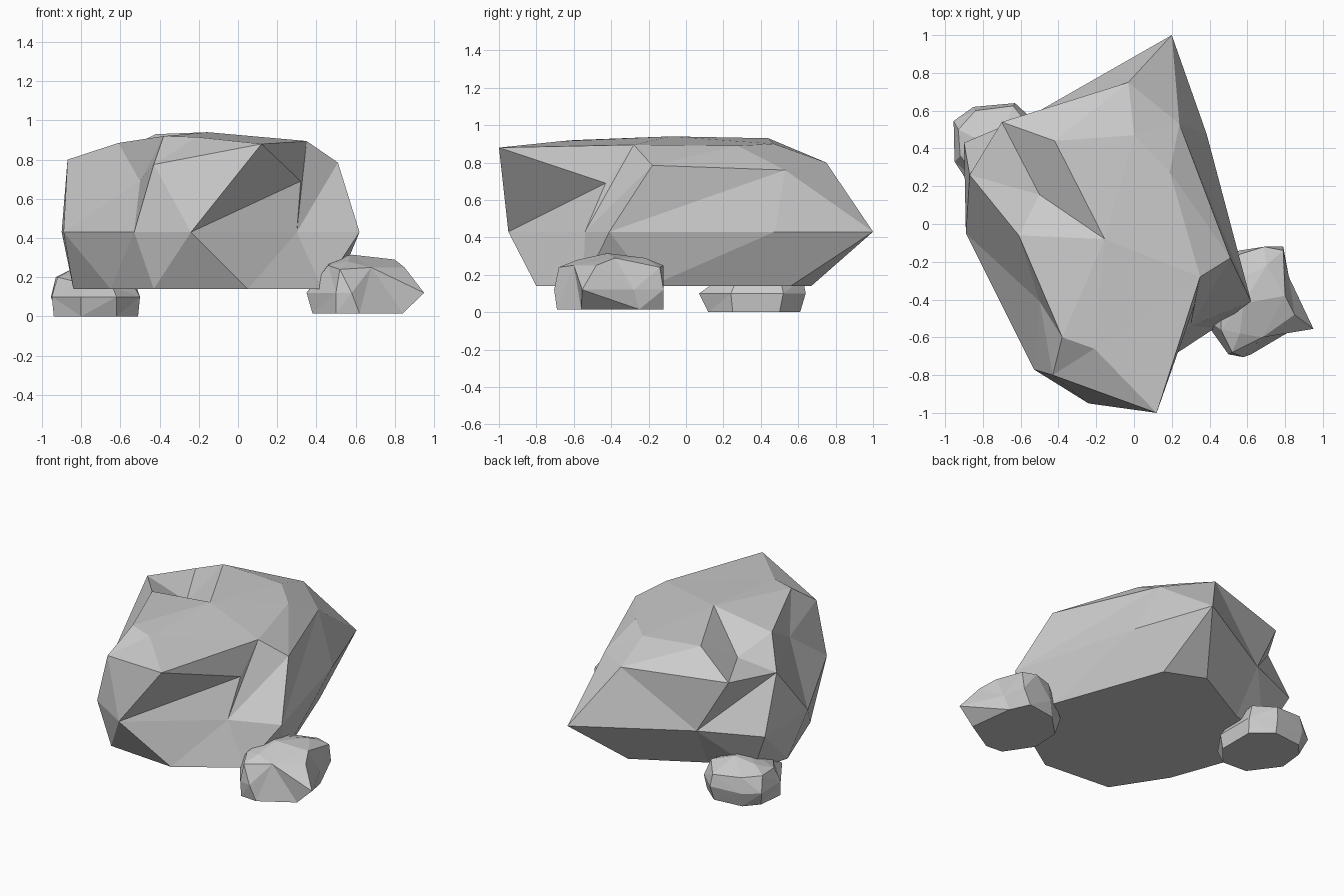
import bpy, bmesh
from mathutils import Vector


def rock(name, centre, base_z, base, belt_z, belt, crown, creases=()):
    """Chiselled rock: flat base outline, widest belt and free crown corners.
    The corners are skinned on a sphere around the centre, then put back in place.
    Each crease turns the shared edge of two facets to join the given corners."""
    corners = [Vector((x, y, base_z)) for x, y in base]
    corners += [Vector((x, y, belt_z)) for x, y in belt]
    corners += [Vector(p) for p in crown]
    c = Vector(centre)
    bm = bmesh.new()
    verts = [bm.verts.new((p - c).normalized()) for p in corners]
    bmesh.ops.convex_hull(bm, input=verts)
    bmesh.ops.recalc_face_normals(bm, faces=bm.faces[:])
    for a, b in creases:
        wanted = {verts[a], verts[b]}
        for e in bm.edges[:]:
            around = {v for f in e.link_faces for v in f.verts}
            if len(around) == 4 and around - set(e.verts) == wanted:
                bmesh.utils.edge_rotate(e, True)
                break
    for v, p in zip(verts, corners):
        v.co = p
    bmesh.ops.recalc_face_normals(bm, faces=bm.faces[:])
    mesh = bpy.data.meshes.new(name)
    bm.to_mesh(mesh)
    bm.free()
    obj = bpy.data.objects.new(name, mesh)
    bpy.context.collection.objects.link(obj)
    return obj


# Large boulder, raised slightly above the ground
rock("large_boulder", (-0.12, -0.05, 0.42),
     0.14, [(-.03, .67), (.23, .56), (.50, -.19), (.43, -.55), (.05, -.80),
            (-.43, -.76), (-.65, -.42), (-.84, .10), (-.76, .35), (-.47, .43)],
     0.43, [(.20, 1.0), (.385, .475), (.62, -.41), (.30, -.54), (-.24, -.95),
            (-.53, -.77), (-.89, -.05), (-.90, .43), (-.50, .60)],
     [(-.03, .75, .80), (.24, .53, .76), (.51, -.18, .785), (.32, -.43, .69),
      (.12, -1.0, .88), (-.43, -.80, .775), (-.50, -.41, .69), (-.61, -.06, .885),
      (-.87, .26, .80), (-.70, .54, .79), (-.42, .44, .93), (-.50, .155, .765),
      (-.155, -.08, .94), (.19, .275, .89), (.0, .47, .90), (.35, -.28, .895),
      (-.38, -.60, .92), (-.21, -.66, .915)],
     creases=[(14, 13), (14, 22),                        # front hollow
              (16, 15), (24, 25), (27, 25),              # left flank
              (12, 11), (21, 20), (12, 20), (13, 21), (13, 34),  # right flank
              (10, 28), (19, 28), (27, 18)])             # back

# Small rock tucked under the right side
rock("small_rock_right", (.62, -.41, .13),
     0.015, [(.84, -.56), (.80, -.25), (.74, -.12), (.54, -.15), (.39, -.30),
             (.38, -.50), (.50, -.68), (.62, -.69)],
     0.12, [(.95, -.555), (.82, -.28), (.79, -.12), (.56, -.14), (.37, -.27),
            (.35, -.48), (.50, -.69), (.58, -.705)],
     [(.85, -.48, .25), (.79, -.14, .24), (.69, -.12, .25), (.56, -.16, .25),
      (.47, -.33, .29), (.46, -.56, .26), (.52, -.68, .24), (.68, -.60, .25),
      (.80, -.38, .29), (.70, -.22, .29), (.58, -.42, .315), (.56, -.58, .28)])

# Smaller rock tucked under the back left side
rock("small_rock_left", (-.73, .36, .10),
     0.0, [(-.92, .50), (-.84, .59), (-.64, .61), (-.51, .50), (-.51, .25),
           (-.62, .12), (-.80, .13), (-.94, .32)],
     0.10, [(-.955, .545), (-.85, .62), (-.63, .64), (-.50, .52), (-.50, .24),
            (-.62, .07), (-.80, .10), (-.95, .33)],
     [(-.93, .50, .20), (-.84, .60, .20), (-.64, .625, .18), (-.54, .50, .21),
      (-.54, .27, .17), (-.64, .14, .15), (-.80, .20, .17), (-.92, .36, .20),
      (-.85, .46, .24), (-.70, .47, .265), (-.68, .32, .25)])
